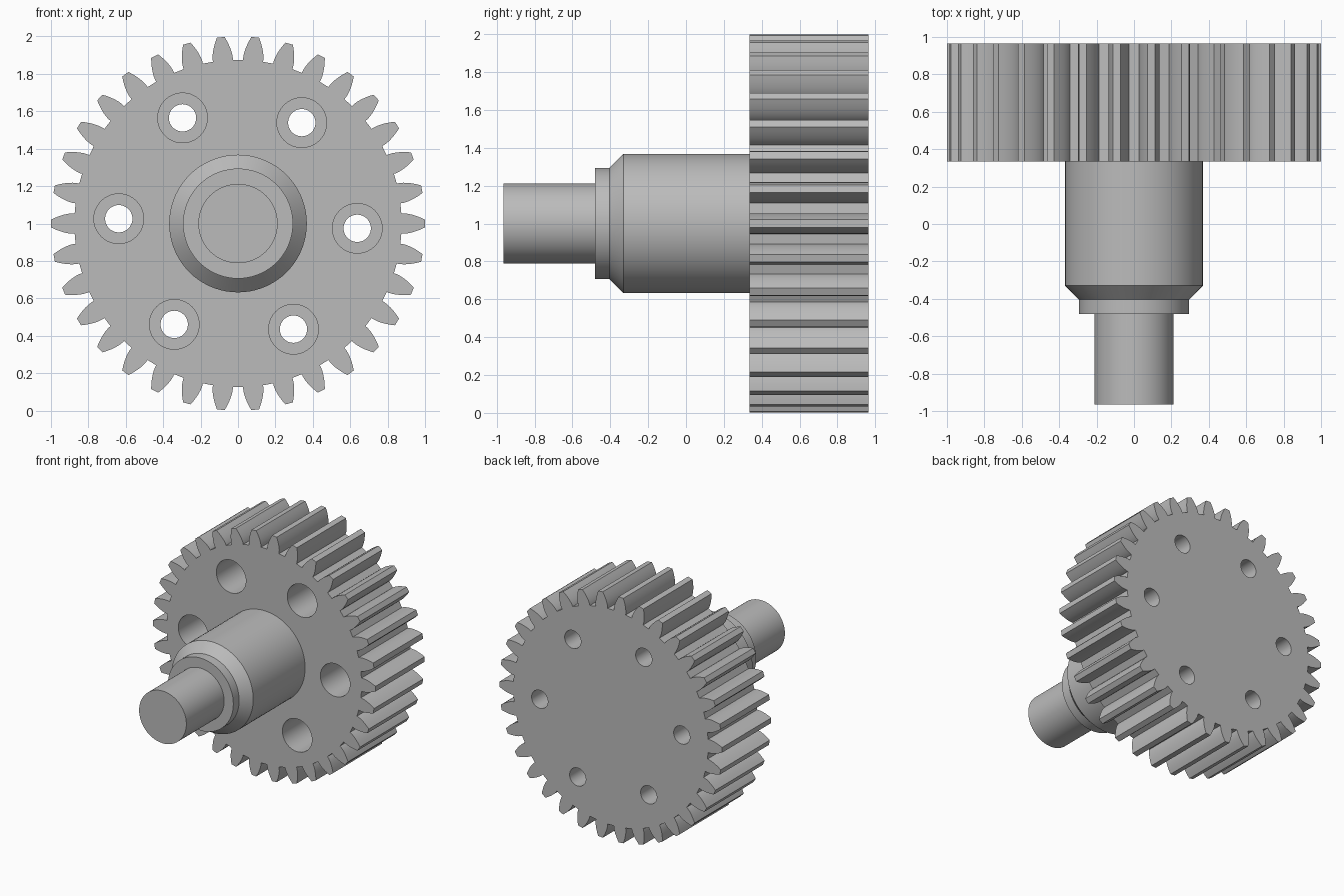
import bpy, bmesh
from math import sin, cos, tan, pi, sqrt, acos, radians

cube = bpy.data.objects.get("Cube")
if cube:
    bpy.data.objects.remove(cube, do_unlink=True)

AXIS_Z = 1.0                    # height of the shaft axis
FRONT, BACK = 0.335, 0.965      # gear faces along y
TEETH = 34

steel = bpy.data.materials.new("steel grey")
steel.use_nodes = True
GREY = (0.5, 0.5, 0.5, 1)
steel.diffuse_color = GREY
steel.node_tree.nodes["Principled BSDF"].inputs["Base Color"].default_value = GREY


def finish(bm, name):
    bmesh.ops.recalc_face_normals(bm, faces=bm.faces)
    mesh = bpy.data.meshes.new(name)
    bm.to_mesh(mesh)
    bm.free()
    mesh.materials.append(steel)
    obj = bpy.data.objects.new(name, mesh)
    bpy.context.collection.objects.link(obj)
    return obj


def activate(obj):
    bpy.ops.object.select_all(action='DESELECT')
    obj.select_set(True)
    bpy.context.view_layer.objects.active = obj


def lathe(bm, profile, cx=0, cz=AXIS_Z, segments=64):
    """Closed solid of revolution about a line along y; profile is (radius, y)."""
    rings = [[bm.verts.new((cx + r * cos(2 * pi * i / segments), y,
                            cz + r * sin(2 * pi * i / segments)))
              for i in range(segments)] for r, y in profile]
    for a, b in zip(rings, rings[1:]):
        for i in range(segments):
            j = (i + 1) % segments
            bm.faces.new((a[i], a[j], b[j], b[i]))
    bm.faces.new(rings[0])
    bm.faces.new(rings[-1])


# Involute tooth outline
module = 2 / (TEETH + 2)
pitch_r = module * TEETH / 2
base_r = pitch_r * cos(radians(20))
root_r = pitch_r - 1.25 * module


def involute(r):
    a = acos(min(1, base_r / r))
    return tan(a) - a


def half_angle(r):
    return pi / (2 * TEETH) + involute(pitch_r) - involute(r)


flank = [(root_r, half_angle(base_r))]
for k in range(6):
    r = base_r + (1 - base_r) * k / 5
    flank.append((r, half_angle(r)))
tooth = [(r, -a) for r, a in flank] + [(r, a) for r, a in reversed(flank)]

# Gear wheel
bm = bmesh.new()
outline = []
for t in range(TEETH):
    mid = 2 * pi * t / TEETH
    for r, a in tooth:
        outline.append(bm.verts.new((r * cos(mid + a), FRONT, AXIS_Z + r * sin(mid + a))))
face = bm.faces.new(outline)
moved = bmesh.ops.extrude_face_region(bm, geom=[face], use_keep_orig=True)["geom"]
bmesh.ops.translate(bm, vec=(0, BACK - FRONT, 0),
                    verts=[v for v in moved if isinstance(v, bmesh.types.BMVert)])
gear = finish(bm, "gear_wheel")

# Six counterbored bolt holes
bm = bmesh.new()
for k in range(6):
    a = radians(60 * k - 2.3)
    lathe(bm, [(0.133, FRONT - 0.1), (0.133, FRONT + 0.33),
               (0.073, FRONT + 0.33), (0.073, BACK + 0.1)],
          0.638 * cos(a), AXIS_Z + 0.638 * sin(a), 40)
cutter = finish(bm, "bolt_hole_cutter")
cutter.hide_render = True
cut = gear.modifiers.new("bolt holes", 'BOOLEAN')
cut.object = cutter
cut.operation = 'DIFFERENCE'
cut.solver = 'EXACT'
activate(gear)
bpy.ops.object.modifier_apply(modifier=cut.name)
bpy.data.objects.remove(cutter, do_unlink=True)

# Stepped shaft with a chamfered shoulder
bm = bmesh.new()
lathe(bm, [(0.212, -0.965), (0.212, -0.48), (0.294, -0.48), (0.294, -0.405),
           (0.368, -0.33), (0.368, FRONT + 0.02)], segments=72)
shaft = finish(bm, "stepped_shaft")

for obj in (gear, shaft):
    activate(obj)
    bpy.ops.object.shade_smooth_by_angle(angle=radians(25))
